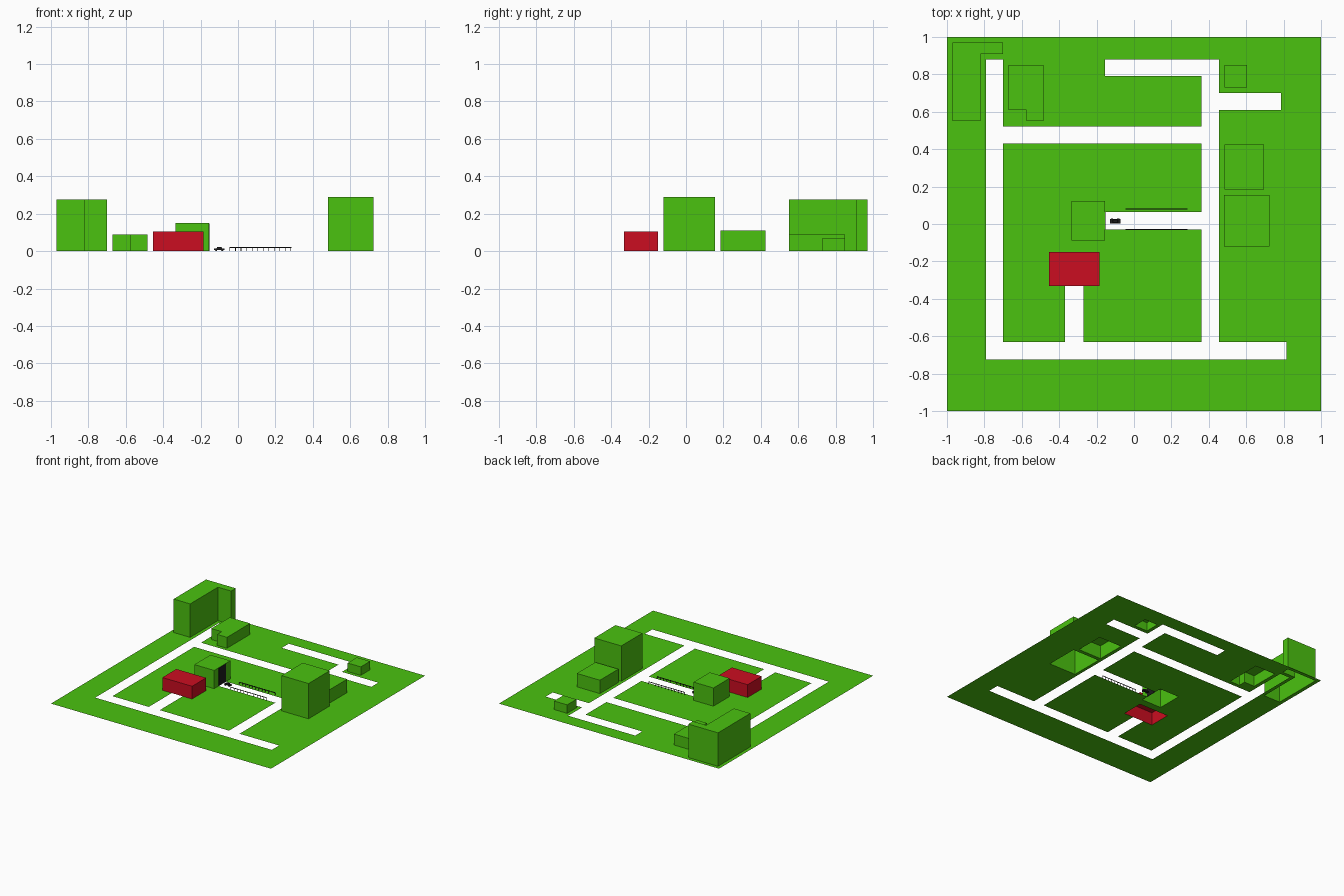
import bpy, bmesh, math
from mathutils import Matrix, Vector

cube = bpy.data.objects.get("Cube")
if cube:
    bpy.data.objects.remove(cube, do_unlink=True)


def material(name, rgb):
    m = bpy.data.materials.new(name)
    m.use_nodes = True
    m.diffuse_color = (*rgb, 1)
    m.node_tree.nodes["Principled BSDF"].inputs["Base Color"].default_value = (*rgb, 1)
    return m


GREEN = material("grass green", (0.07, 0.54, 0.005))
RED = material("red", (0.6, 0.004, 0.015))
BLACK = material("black", (0.012, 0.012, 0.012))


def finish(bm, name, mat):
    mesh = bpy.data.meshes.new(name)
    bm.to_mesh(mesh)
    bm.free()
    mesh.materials.append(mat)
    ob = bpy.data.objects.new(name, mesh)
    bpy.context.collection.objects.link(ob)
    return ob


def rect(x0, x1, y0, y1):
    return [(x0, y0), (x1, y0), (x1, y1), (x0, y1)]


def add_box(bm, x0, x1, y0, y1, z0, z1):
    mid = Vector(((x0 + x1) / 2, (y0 + y1) / 2, (z0 + z1) / 2))
    size = Matrix.Diagonal((x1 - x0, y1 - y0, z1 - z0, 1))
    bmesh.ops.create_cube(bm, size=1, matrix=Matrix.Translation(mid) @ size)


def building(name, outline, height, mat):
    """Walls and flat roof over a counter-clockwise outline, open below."""
    bm = bmesh.new()
    low = [bm.verts.new((x, y, 0)) for x, y in outline]
    top = [bm.verts.new((x, y, height)) for x, y in outline]
    for i in range(len(low)):
        j = (i + 1) % len(low)
        bm.faces.new((low[i], low[j], top[j], top[i]))
    bm.faces.new(top)
    return finish(bm, name, mat)


# Building footprints
tall_l = [(-.97, .55), (-.82, .55), (-.82, .91), (-.70, .91), (-.70, .97), (-.97, .97)]
low_l = [(-.575, .55), (-.485, .55), (-.485, .85), (-.67, .85), (-.67, .61), (-.575, .61)]
building("tall_corner_block", tall_l, .275, GREEN)
building("low_corner_block", low_l, .09, GREEN)
plain = [
    ("small_block", (.485, .605, .73, .85), .07, GREEN),
    ("medium_block", (.485, .695, .185, .425), .11, GREEN),
    ("large_block", (.48, .725, -.12, .155), .29, GREEN),
    ("garage_block", (-.335, -.155, -.088, .122), .15, GREEN),
    ("red_block", (-.455, -.185, -.332, -.15), .105, RED),
]
for name, r, h, mat in plain:
    building(name, rect(*r), h, mat)

# Road openings: x0, x1, y0, y1
roads = [
    (-.79, -.70, -.725, .88), (-.79, .815, -.725, -.63), (-.37, -.27, -.63, -.33),
    (.36, .455, -.63, .88), (-.155, .455, .79, .88), (-.70, .36, .43, .52),
    (.455, .785, .61, .70), (-.155, .36, -.03, .065),
]
# The ground is also open beneath every building
holes = roads + [r for _, r, _, _ in plain] + [
    (-.97, -.82, .55, .97), (-.82, -.70, .91, .97),
    (-.575, -.485, .55, .85), (-.67, -.575, .61, .85),
]
xs = sorted({-1, 1} | {v for h in holes for v in h[:2]})
ys = sorted({-1, 1} | {v for h in holes for v in h[2:]})
bm = bmesh.new()
grid = [[bm.verts.new((x, y, 0)) for y in ys] for x in xs]
for i in range(len(xs) - 1):
    for j in range(len(ys) - 1):
        cx, cy = (xs[i] + xs[i + 1]) / 2, (ys[j] + ys[j + 1]) / 2
        if not any(a < cx < b and c < cy < d for a, b, c, d in holes):
            bm.faces.new((grid[i][j], grid[i + 1][j], grid[i + 1][j + 1], grid[i][j + 1]))
bmesh.ops.delete(bm, geom=[v for v in bm.verts if not v.link_faces], context='VERTS')
finish(bm, "ground", GREEN)

# Dark doorway where the inner road meets the garage block
bm = bmesh.new()
add_box(bm, -.156, -.153, -.03, .065, 0, .148)
finish(bm, "garage_door", BLACK)

# Fences on both sides of the inner road
for name, y in (("back_fence", .08), ("front_fence", -.03)):
    bm = bmesh.new()
    for i in range(12):
        x = -.043 + i * .0296
        add_box(bm, x - .0015, x + .0015, y - .001, y + .001, 0, .022)
    add_box(bm, -.045, .285, y - .002, y + .002, .018, .022)
    finish(bm, name, BLACK)

# Little car
bm = bmesh.new()
add_box(bm, -.128, -.073, .004, .026, .006, .014)
finish(bm, "car_body", BLACK)
bm = bmesh.new()
add_box(bm, -.115, -.085, .006, .024, .014, .023)
bmesh.ops.scale(bm, vec=(.75, .85, 1), verts=[v for v in bm.verts if v.co.z > .02],
                space=Matrix.Translation((.1, -.015, 0)))
finish(bm, "car_cabin", BLACK)
bm = bmesh.new()
for x in (-.117, -.084):
    for y in (.004, .026):
        spin = Matrix.Translation((x, y, .006)) @ Matrix.Rotation(math.pi / 2, 4, 'X')
        bmesh.ops.create_cone(bm, cap_ends=True, segments=12, radius1=.006,
                              radius2=.006, depth=.005, matrix=spin)
finish(bm, "car_wheels", BLACK)
